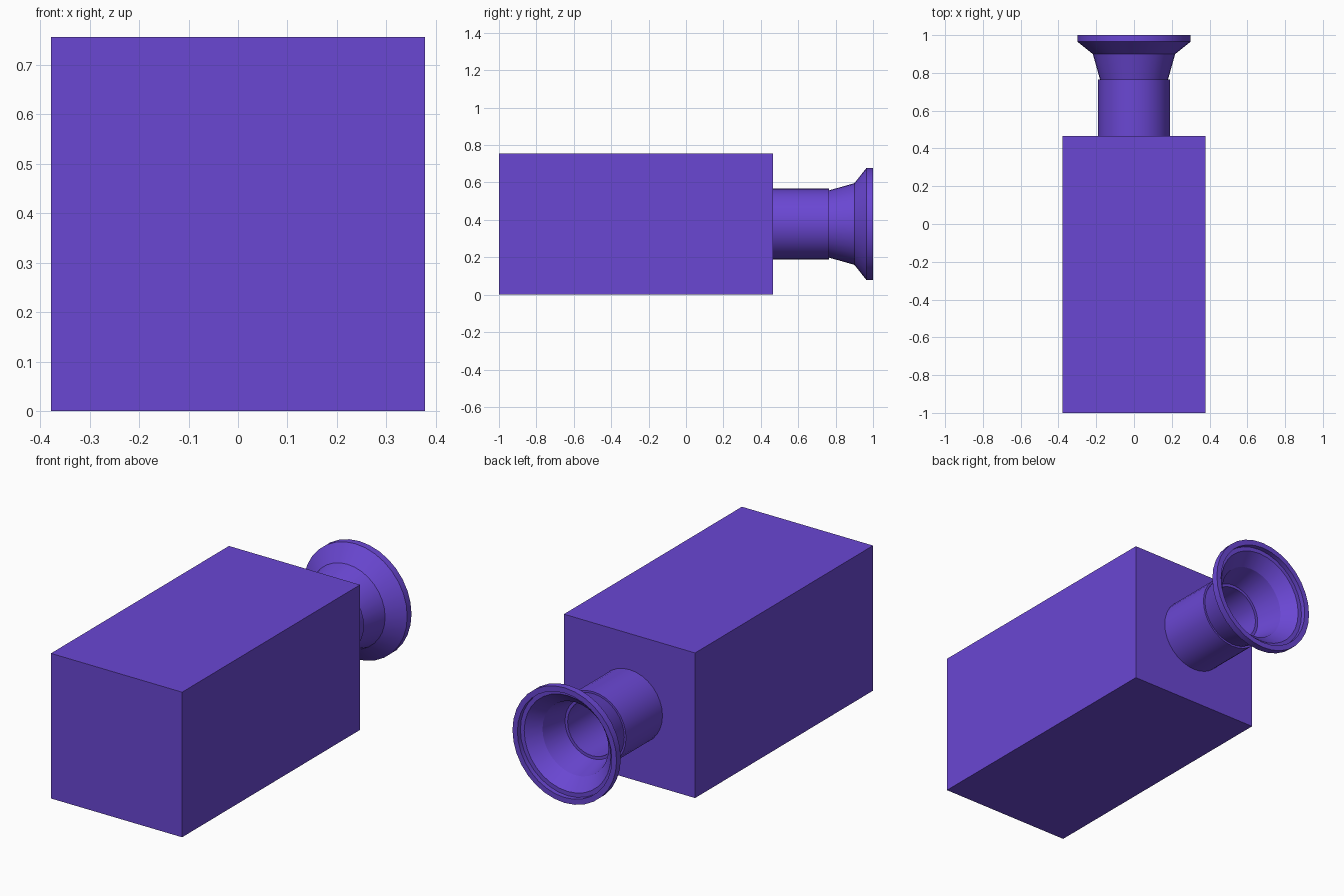
import bpy
import math
from mathutils import Matrix

if "Cube" in bpy.data.objects:
    bpy.data.objects.remove(bpy.data.objects["Cube"])

# Single violet material
violet = bpy.data.materials.new("violet")
violet.use_nodes = True
COLOUR = (0.144, 0.063, 0.65, 1)
violet.diffuse_color = COLOUR
violet.node_tree.nodes["Principled BSDF"].inputs["Base Color"].default_value = COLOUR

WIDTH = 0.756
BACK = 0.465
AXIS_Z = WIDTH / 2

# Body block
bpy.ops.mesh.primitive_cube_add(size=1, location=(0, (BACK - 1) / 2, AXIS_Z))
body = bpy.context.object
body.name = "body"
body.scale = (WIDTH, BACK + 1, WIDTH)
body.data.materials.append(violet)


def lathe(name, profile, sides=32):
    """Revolve (radius, y) points about the barrel axis."""
    verts, faces = [], []
    for r, y in profile:
        for i in range(sides):
            a = math.tau * i / sides
            verts.append((r * math.cos(a), y, r * math.sin(a)))
    for k in range(len(profile) - 1):
        for i in range(sides):
            j = (i + 1) % sides
            a, b = k * sides, (k + 1) * sides
            faces.append((a + i, b + i, b + j, a + j))
    mesh = bpy.data.meshes.new(name)
    mesh.from_pydata(verts, [], faces)
    mesh.transform(Matrix.Translation((0, 0, AXIS_Z)))
    mesh.materials.append(violet)
    obj = bpy.data.objects.new(name, mesh)
    bpy.context.collection.objects.link(obj)
    bpy.ops.object.select_all(action="DESELECT")
    obj.select_set(True)
    bpy.context.view_layer.objects.active = obj
    # Consistent outward normals
    bpy.ops.object.mode_set(mode="EDIT")
    bpy.ops.mesh.select_all(action="SELECT")
    bpy.ops.mesh.normals_make_consistent(inside=False)
    bpy.ops.object.mode_set(mode="OBJECT")
    bpy.ops.object.shade_smooth_by_angle(angle=math.radians(15))
    return obj


# Barrel and flared hood: outside wall, rim, then stepped hollow inside
outside = [(0.19, BACK), (0.19, 0.765), (0.18, 0.765), (0.218, 0.9),
           (0.30, 0.965), (0.30, 1.0)]
inside = [(0.272, 1.0), (0.272, 0.975), (0.25, 0.975), (0.19, 0.91),
          (0.155, 0.775), (0.14, 0.775), (0.14, BACK)]
profile = outside + inside
lathe("lens_barrel", profile + profile[:1])
